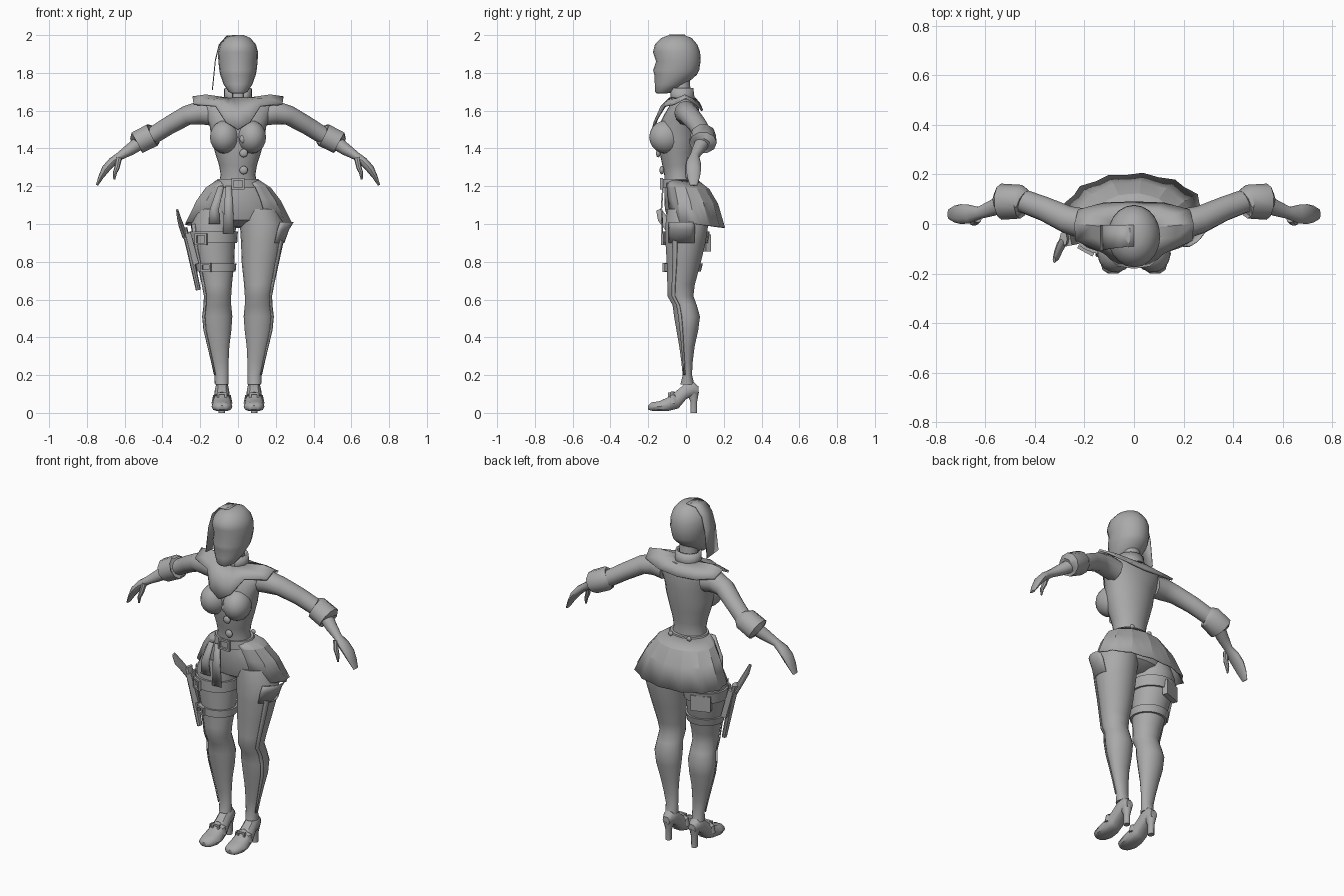
import bpy, bmesh, math
from mathutils import Vector, Matrix

grey = bpy.data.materials.new("plain_grey")
grey.diffuse_color = (0.4, 0.4, 0.4, 1)


def finish(name, bm, angle=40, thick=0):
    bmesh.ops.recalc_face_normals(bm, faces=bm.faces)
    me = bpy.data.meshes.new(name)
    bm.to_mesh(me)
    bm.free()
    ob = bpy.data.objects.new(name, me)
    bpy.context.collection.objects.link(ob)
    me.materials.append(grey)
    bpy.ops.object.select_all(action='DESELECT')
    ob.select_set(True)
    bpy.context.view_layer.objects.active = ob
    bpy.ops.object.shade_smooth_by_angle(angle=math.radians(angle))
    if thick:
        m = ob.modifiers.new("thickness", 'SOLIDIFY')
        m.thickness = thick
        m.offset = 0
    return ob


def skin(name, rows, closed=True, caps=True, **kw):
    """Bridge successive rows of points into a surface."""
    bm = bmesh.new()
    vs = [[bm.verts.new(p) for p in row] for row in rows]
    n = len(rows[0])
    for a, b in zip(vs, vs[1:]):
        for i in range(n if closed else n - 1):
            j = (i + 1) % n
            bm.faces.new((a[i], a[j], b[j], b[i]))
    if closed and caps:
        bm.faces.new(vs[0])
        bm.faces.new(vs[-1])
    return finish(name, bm, **kw)


def loft(name, rings, a0=0, a1=360, n=20, grow=0, pleat=0, tilt=0, caps=True, **kw):
    """Horizontal rings: (z, centre x, half width, front y, back y)."""
    closed = a1 - a0 == 360
    rows = []
    for k, (z, cx, rx, yf, yb) in enumerate(rings):
        row, t = [], k / (len(rings) - 1)
        for i in range(n):
            a = math.radians(a0 + (a1 - a0) * i / (n if closed else n - 1))
            f = 1 - pleat * t * (i % 2)
            row.append((cx + (rx + grow) * f * math.cos(a),
                        (yf + yb) / 2 + ((yb - yf) / 2 + grow) * f * math.sin(a),
                        z - tilt * t * math.sin(a)))
        rows.append(row)
    return skin(name, rows, closed, caps, **kw)


def tube(name, path, n=12, **kw):
    """Path of (point, radius along y, radius across)."""
    pts = [Vector(p[0]) for p in path]
    rows = []
    for i, (p, ry, ru) in enumerate(path):
        d = (pts[min(i + 1, len(pts) - 1)] - pts[max(i - 1, 0)]).normalized()
        v = Vector((0, 1, 0))
        v = (v - d * v.dot(d)).normalized()
        u = d.cross(v)
        rows.append([pts[i] + v * ry * math.cos(2 * math.pi * k / n)
                     + u * ru * math.sin(2 * math.pi * k / n) for k in range(n)])
    return skin(name, rows, **kw)


def ball(name, loc, size, rot=0):
    bm = bmesh.new()
    bmesh.ops.create_uvsphere(bm, u_segments=16, v_segments=10, radius=1)
    bmesh.ops.transform(bm, verts=bm.verts, matrix=Matrix.Translation(loc)
                        @ Matrix.Rotation(rot, 4, 'Z') @ Matrix.Diagonal((*size, 1)))
    return finish(name, bm)


def box(name, loc, size, rot=(0, 0, 0)):
    bm = bmesh.new()
    bmesh.ops.create_cube(bm, size=1)
    r = Matrix.Rotation(rot[2], 4, 'Z') @ Matrix.Rotation(rot[1], 4, 'Y') @ Matrix.Rotation(rot[0], 4, 'X')
    bmesh.ops.transform(bm, verts=bm.verts,
                        matrix=Matrix.Translation(loc) @ r @ Matrix.Diagonal((*size, 1)))
    return finish(name, bm)


def buckle(name, loc, w, h, turn=0):
    r = Matrix.Rotation(turn, 3, 'Z')
    t = 0.011
    for dx, dz, sx, sz in ((-w / 2, 0, t, h + t), (w / 2, 0, t, h + t), (0, h / 2, w, t), (0, -h / 2, w, t)):
        p = Vector(loc) + r @ Vector((dx, 0, dz))
        box(name, p, (sx, 0.014, sz), (0, 0, turn))


# Head, neck and collar
loft("head", [(1.69, 0, .03, -.155, -.11), (1.70, 0, .05, -.165, -.06), (1.74, 0, .077, -.165, .0),
              (1.79, 0, .094, -.168, .058), (1.815, 0, .099, -.174, .07), (1.86, 0, .104, -.158, .077),
              (1.91, 0, .106, -.175, .075), (1.95, 0, .095, -.165, .06), (1.985, 0, .065, -.13, .03),
              (2.0, 0, .03, -.09, -.01)], angle=60)
loft("neck", [(1.58, 0, .075, -.09, .05), (1.64, 0, .055, -.07, .03), (1.78, 0, .05, -.075, .02)], n=14)
loft("collar", [(1.64, 0, .072, -.085, .045), (1.72, 0, .068, -.085, .035)], -65, 245, n=14, thick=.01)

# Lock of hair hanging over one side of the head
lock = [(0, 2.0), (-.06, 1.995), (-.10, 1.95), (-.12, 1.87), (-.135, 1.72)]
skin("hair_lock", [[(x, -.09 - .02 * i / 4, z), (x, -.005, z - .01 * i / 4)] for i, (x, z) in enumerate(lock)],
     closed=False, thick=.004)

# Torso and bust
loft("torso", [(1.2, 0, .105, -.115, .05), (1.26, 0, .092, -.115, .04), (1.31, 0, .1, -.125, .045),
               (1.38, 0, .122, -.14, .055), (1.45, 0, .14, -.145, .065), (1.52, 0, .15, -.145, .07),
               (1.58, 0, .175, -.115, .072), (1.63, 0, .19, -.085, .065), (1.66, 0, .15, -.07, .05)],
     n=24, angle=60)
for s in (-1, 1):
    ball("bust", (s * .07, -.105, 1.46), (.078, .092, .088), s * .25)

# Shoulder cape with a pointed front
edge = [(0, -.175, 1.5), (.065, -.165, 1.54), (.12, -.115, 1.625), (.235, -.065, 1.635),
        (.24, .0, 1.67), (.225, .055, 1.635), (.12, .082, 1.61), (0, .086, 1.6)]
edge += [(-x, y, z) for x, y, z in edge[-2:0:-1]]
inner, mid = [], []
for x, y, z in edge:
    a = math.atan2(y + .02, x)
    q = Vector((.068 * math.cos(a), -.02 + .065 * math.sin(a), 1.665))
    inner.append(q)
    m = q.lerp(Vector((x, y, z)), .6)
    m.z += .028 if abs(x) < .1 and y < 0 else .012
    mid.append(m)
skin("shoulder_cape", [inner, mid, edge], caps=False, thick=.012, angle=30)

# Arms, cuffs and hands
for s in (-1, 1):
    def arm(name, path, **kw):
        tube(name, [((s * x, y, z), a, b) for x, y, z, a, b in path], **kw)
    arm("upper_arm", [(.13, .0, 1.58, .06, .06), (.2, .0, 1.59, .062, .062), (.27, .018, 1.575, .056, .052),
                      (.36, .06, 1.525, .05, .048), (.44, .09, 1.475, .048, .046), (.5, .098, 1.445, .045, .045)])
    arm("cuff", [(.445, .085, 1.475, .055, .055), (.455, .09, 1.47, .068, .066),
                 (.535, .09, 1.43, .073, .064), (.54, .088, 1.425, .045, .042)], n=10)
    arm("forearm", [(.5, .095, 1.445, .042, .04), (.57, .065, 1.395, .033, .032),
                    (.625, .045, 1.36, .025, .022), (.665, .04, 1.33, .038, .023),
                    (.7, .04, 1.292, .04, .022), (.725, .04, 1.25, .034, .014), (.747, .04, 1.205, .02, .006)])
    arm("thumb", [(.63, .02, 1.35, .014, .016), (.64, .008, 1.30, .014, .014),
                  (.652, .005, 1.27, .011, .011), (.655, .005, 1.235, .005, .005)], n=8)

# Hips, belt and pleated skirt
loft("hips", [(1.23, 0, .1, -.11, .045), (1.16, 0, .165, -.115, .1), (1.08, 0, .205, -.112, .125),
              (1.02, 0, .17, -.095, .11), (.985, 0, .05, -.04, .06)])
loft("belt", [(1.195, 0, .125, -.122, .07), (1.235, 0, .106, -.122, .058)], n=20, thick=.01)
loft("skirt", [(1.23, 0, .112, -.115, .062), (1.19, 0, .172, -.118, .122), (1.12, 0, .225, -.115, .168),
               (1.0, 0, .285, -.105, .205)], -58, 238, n=22, pleat=.06, tilt=.02, angle=15, thick=.006)
buckle("belt_buckle", (0, -.13, 1.212), .06, .05)
for z, y in ((1.45, -.165), (1.375, -.147), (1.285, -.128)):
    ball("coat_button", (.03, y, z), (.022, .012, .022))
for s in (-1, 1):
    ball("back_button", (s * .06, .057, 1.235), (.014, .01, .014))
# Tails hanging from the belt
for x0, x1, zb in ((-.05, -.05, .95), (-.09, -.125, 1.0)):
    skin("belt_tail", [[(x0 - .016, -.122, 1.2), (x0 + .016, -.122, 1.2)],
                       [(x1 - .024, -.13, 1.08), (x1 + .024, -.13, 1.08)],
                       [(x1 - .03, -.125, zb), (x1 + .03, -.125, zb)]], closed=False, thick=.008)

# Legs: (z, centre x, half width, front y, back y)
LEG = [(.15, .087, .036, -.03, .045), (.2, .087, .037, -.018, .032), (.27, .095, .045, -.025, .036),
       (.35, .103, .057, -.036, .046), (.44, .109, .074, -.052, .066), (.51, .11, .08, -.064, .075),
       (.57, .109, .073, -.072, .058), (.62, .108, .072, -.1, .04), (.68, .112, .08, -.1, .048),
       (.79, .118, .098, -.103, .078), (.9, .128, .112, -.11, .105), (1.0, .13, .12, -.11, .12),
       (1.08, .11, .1, -.1, .11)]


def leg_at(z):
    for a, b in zip(LEG, LEG[1:]):
        if a[0] <= z <= b[0]:
            t = (z - a[0]) / (b[0] - a[0])
            return [p + (q - p) * t for p, q in zip(a, b)]


def flip(rings, s):
    return [(r[0], s * r[1], *r[2:]) for r in rings]


for s in (-1, 1):
    loft("leg", flip(LEG, s), n=18, angle=60)
    a = -38 if s > 0 else 203
    loft("leg_seam", flip(LEG[1:-1], s), a, a + 15, n=3, grow=.004, thick=.006)
    # Shoe: cross-sections along y of (y, half width, bottom z, top z)
    rows = []
    for y, w, lo, hi in ((-.2, .02, .015, .04), (-.185, .042, .008, .055), (-.14, .055, .005, .062),
                         (-.09, .052, .005, .085), (-.04, .044, .016, .125), (0, .039, .065, .16),
                         (.04, .036, .088, .165), (.066, .022, .095, .14)):
        rows.append([(s * .085 + w * math.cos(t * math.pi / 6), y,
                      (lo + hi) / 2 + (hi - lo) / 2 * max(-.85, min(1, 1.15 * math.sin(t * math.pi / 6))))
                     for t in range(12)])
    skin("shoe", rows)
    loft("shoe_heel", [(0, s * .085, .017, .022, .06), (.06, s * .085, .018, .022, .06),
                       (.11, s * .085, .032, .0, .07)], n=10)
    tube("shoe_strap", [((s * .085 + x, -.07, z), .015, .006) for x, z in
                        ((-.05, .05), (-.043, .09), (0, .108), (.043, .09), (.05, .05))], n=6)
    buckle("shoe_buckle", (s * .085, -.088, .088), .04, .03)

# Flared stocking top on one leg
loft("stocking_flare", [(.9, .128, .115, -.11, .105), (.97, .13, .138, -.11, .11), (1.01, .13, .162, -.11, .11)],
     -55, 25, n=8, thick=.005)

# Thigh straps, pouch and holstered pistol on the other leg
for z, h in ((.93, .055), (.77, .035)):
    loft("thigh_strap", flip([leg_at(z - h / 2), leg_at(z + h / 2)], -1), grow=.008, thick=.01)
buckle("strap_buckle", (-.195, -.108, .92), .06, .05, -.5)
buckle("strap_buckle", (-.17, -.105, .77), .05, .035, -.4)
box("thigh_pouch", (-.17, .1, .9), (.11, .03, .09), (0, 0, .35))
box("holster", (-.25, -.05, .87), (.03, .07, .17), (0, -.26, .2))
tube("pistol_barrel", [((-.285, -.06, .98), .03, .016), ((-.255, -.06, .86), .026, .016),
                       ((-.21, -.06, .65), .016, .013)], n=8)
tube("pistol_grip", [((-.28, -.06, .93), .022, .014), ((-.3, -.095, .99), .025, .014),
                     ((-.312, -.125, 1.03), .026, .011), ((-.322, -.145, 1.075), .014, .006)], n=8)
